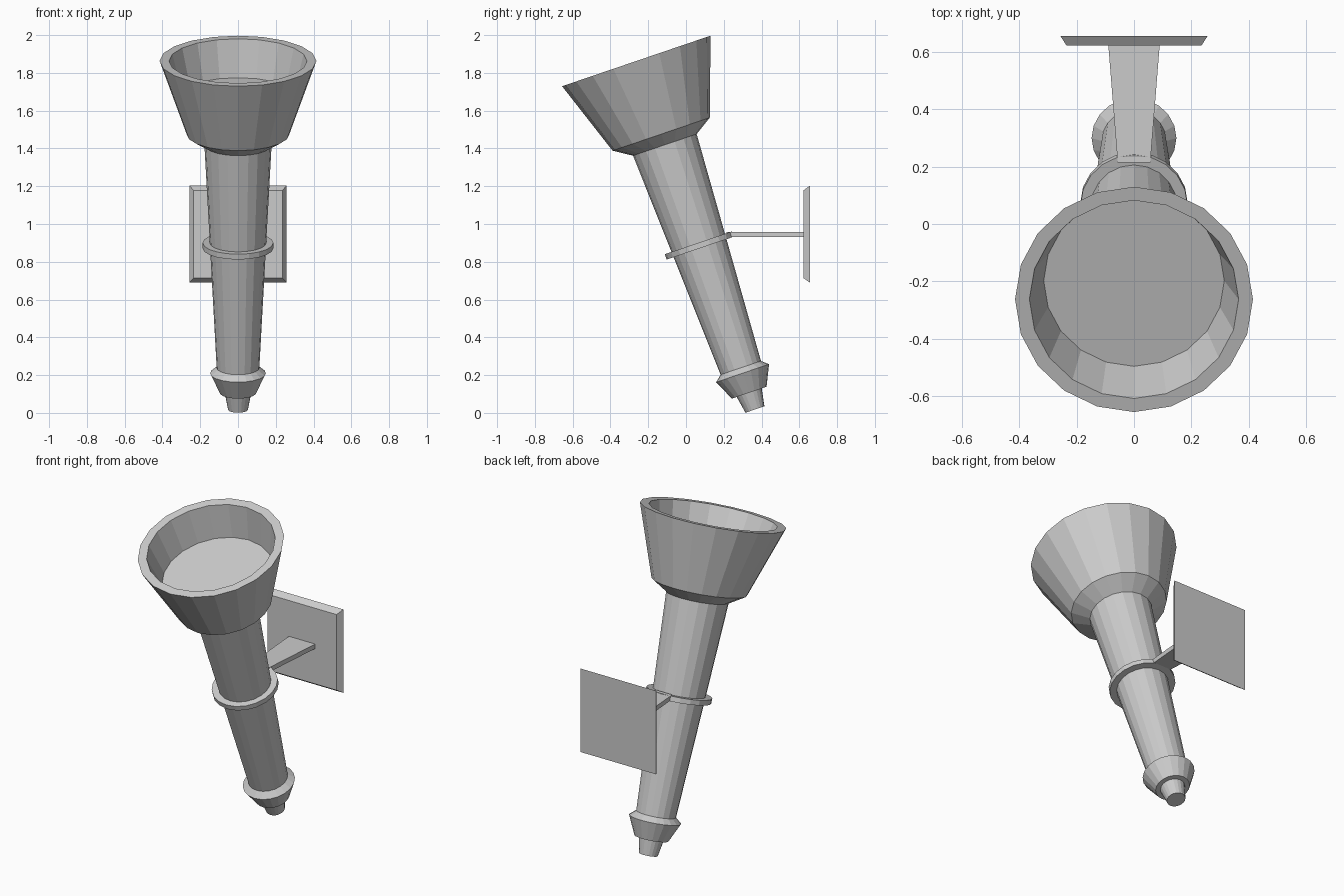
import bpy, bmesh, math
from mathutils import Matrix

if "Cube" in bpy.data.objects:
    bpy.data.objects.remove(bpy.data.objects["Cube"])

SIDES = 20
TILT = math.radians(18.8)
# torch axis: starts at the tip and leans toward the front
AXIS = Matrix.Translation((0, 0.365, 0.018)) @ Matrix.Rotation(TILT, 4, 'X')


def finish(name, bm):
    bmesh.ops.recalc_face_normals(bm, faces=bm.faces)
    mesh = bpy.data.meshes.new(name)
    bm.to_mesh(mesh)
    bm.free()
    ob = bpy.data.objects.new(name, mesh)
    bpy.context.collection.objects.link(ob)
    return ob


def lathe(name, profile, closed=False):
    """Revolve (radius, distance along axis) points around the torch axis."""
    bm = bmesh.new()
    rings = []
    for r, t in profile:
        rings.append([bm.verts.new((r * math.cos(a), r * math.sin(a), t))
                      for a in (2 * math.pi * i / SIDES for i in range(SIDES))])
    pairs = list(zip(rings, rings[1:]))
    if closed:
        pairs.append((rings[-1], rings[0]))
    else:
        bm.faces.new(rings[0])
        bm.faces.new(rings[-1])
    for lo, hi in pairs:
        for i in range(SIDES):
            j = (i + 1) % SIDES
            bm.faces.new((lo[i], lo[j], hi[j], hi[i]))
    ob = finish(name, bm)
    ob.matrix_world = AXIS
    return ob


def taper(name, y0, hx0, z0, y1, hx1, z1):
    """Block along y with a different half width and z range at each end."""
    bm = bmesh.new()
    ends = []
    for y, hx, (lo, hi) in ((y0, hx0, z0), (y1, hx1, z1)):
        ends.append([bm.verts.new((x, y, z)) for x, z in
                     ((-hx, lo), (hx, lo), (hx, hi), (-hx, hi))])
    a, b = ends
    bm.faces.new(a)
    bm.faces.new(b)
    for i in range(4):
        j = (i + 1) % 4
        bm.faces.new((a[i], a[j], b[j], b[i]))
    return finish(name, bm)


# tip and flared collar at the bottom
lathe("tip", [(0.053, 0), (0.07, 0.094)])
lathe("lower_collar", [(0.097, 0.094), (0.148, 0.203), (0.113, 0.233)])
# handle
lathe("handle", [(0.113, 0.233), (0.178, 1.481)])
# hollow bowl with a flat floor
lathe("bowl", [(0.178, 1.48), (0.272, 1.54), (0.415, 1.949),
               (0.365, 1.949), (0.315, 1.748)])
# holding ring around the handle
lathe("holder_ring", [(0.146, 0.902), (0.187, 0.902),
                      (0.187, 0.932), (0.146, 0.932)], closed=True)
# wall bracket
taper("bracket_arm", 0.215, 0.057, (0.93, 0.958), 0.63, 0.09, (0.93, 0.958))
taper("wall_plate", 0.622, 0.235, (0.713, 1.178), 0.656, 0.257, (0.69, 1.203))
